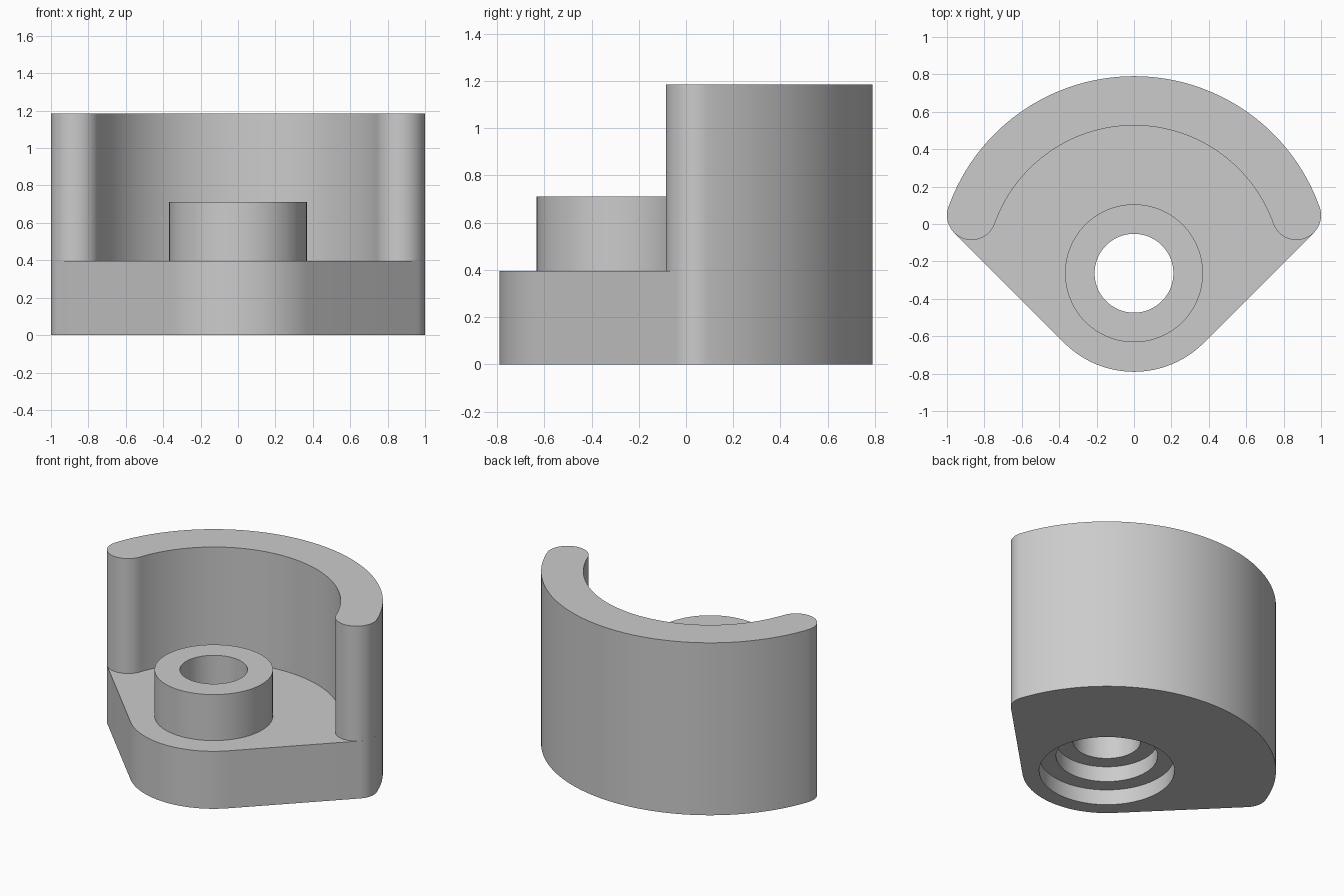
import bpy, bmesh
from math import sin, cos, radians, degrees, asin, pi

cube = bpy.data.objects.get("Cube")
if cube:
    bpy.data.objects.remove(cube, do_unlink=True)

# Proportions in whole units; U scales them so the width is 2
BASE_H, BOSS_H, WALL_H = 15, 27, 45
NOSE_R, BOSS_R, OUTER_R, INNER_R = 20, 14, 40, 30
TIP_R = (OUTER_R - INNER_R) / 2
MID_R = (OUTER_R + INNER_R) / 2
# Angle that makes the 45 degree flanks tangent to both nose and tips
A = degrees(asin((NOSE_R - TIP_R) / MID_R))
A = 45 - A
U = 1 / (MID_R * cos(radians(A)) + TIP_R)
CENTRE_Y = -(OUTER_R - NOSE_R) / 2

grey = bpy.data.materials.new("plain grey")
grey.use_nodes = True
colour = (0.6, 0.6, 0.6, 1)
grey.diffuse_color = colour
grey.node_tree.nodes["Principled BSDF"].inputs["Base Color"].default_value = colour


def arc(r, start, end, steps, centre=(0, 0)):
    angles = [radians(start + (end - start) * i / steps) for i in range(steps + 1)]
    return [(centre[0] + r * cos(a), centre[1] + r * sin(a)) for a in angles]


def tip_centre(angle):
    return (MID_R * cos(radians(angle)), MID_R * sin(radians(angle)))


def prism(name, outline, z0, z1):
    """Extrude a closed outline upward, skipping repeated points."""
    points = []
    for p in outline:
        if all(abs(p[0] - q[0]) + abs(p[1] - q[1]) > 0.001 for q in points):
            points.append(p)
    bm = bmesh.new()
    rings = [[bm.verts.new((x * U, (y + CENTRE_Y) * U, z * U)) for x, y in points]
             for z in (z0, z1)]
    bm.faces.new(rings[0][::-1])
    bm.faces.new(rings[1])
    n = len(points)
    for i in range(n):
        j = (i + 1) % n
        bm.faces.new((rings[0][i], rings[0][j], rings[1][j], rings[1][i]))
    bmesh.ops.recalc_face_normals(bm, faces=bm.faces)
    mesh = bpy.data.meshes.new(name)
    bm.to_mesh(mesh)
    bm.free()
    mesh.materials.append(grey)
    obj = bpy.data.objects.new(name, mesh)
    bpy.context.collection.objects.link(obj)
    return obj


def activate(obj):
    bpy.ops.object.select_all(action='DESELECT')
    obj.select_set(True)
    bpy.context.view_layer.objects.active = obj


def bore(obj, radius, top):
    """Cut a round hole from below the part up to the given height."""
    cutter = prism("bore_cutter", arc(radius, 0, 360, 96), -3, top)
    cutter.hide_render = True
    activate(obj)
    mod = obj.modifiers.new("bore", 'BOOLEAN')
    mod.operation = 'DIFFERENCE'
    mod.solver = 'EXACT'
    mod.object = cutter
    bpy.ops.object.modifier_apply(modifier=mod.name)
    bpy.data.objects.remove(cutter, do_unlink=True)


right_tip, left_tip = tip_centre(A), tip_centre(180 - A)
back = arc(OUTER_R, A, 180 - A, 80)

# Base plate: round nose, straight flanks, rounded corners, curved back
base = prism("base_plate",
             arc(NOSE_R, -135, -45, 40)
             + arc(TIP_R, -45, A, 16, right_tip)
             + back
             + arc(TIP_R, 180 - A, 225, 16, left_tip),
             0, BASE_H)

# Curved wall with rounded ends
wall = prism("curved_wall",
             arc(TIP_R, A - 180, A, 32, right_tip)
             + back
             + arc(TIP_R, 180 - A, 360 - A, 32, left_tip)
             + arc(INNER_R, 180 - A, A, 80),
             BASE_H, WALL_H)

# Round boss
boss = prism("boss", arc(BOSS_R, 0, 360, 96), BASE_H, BOSS_H)

# Through hole with a two-step counterbore underneath
for radius, top in ((16, 4), (12, 8), (8, 30)):
    bore(base, radius, top)
bore(boss, 8, 30)

for part in (base, wall, boss):
    activate(part)
    bpy.ops.object.shade_smooth_by_angle(angle=pi / 6)
